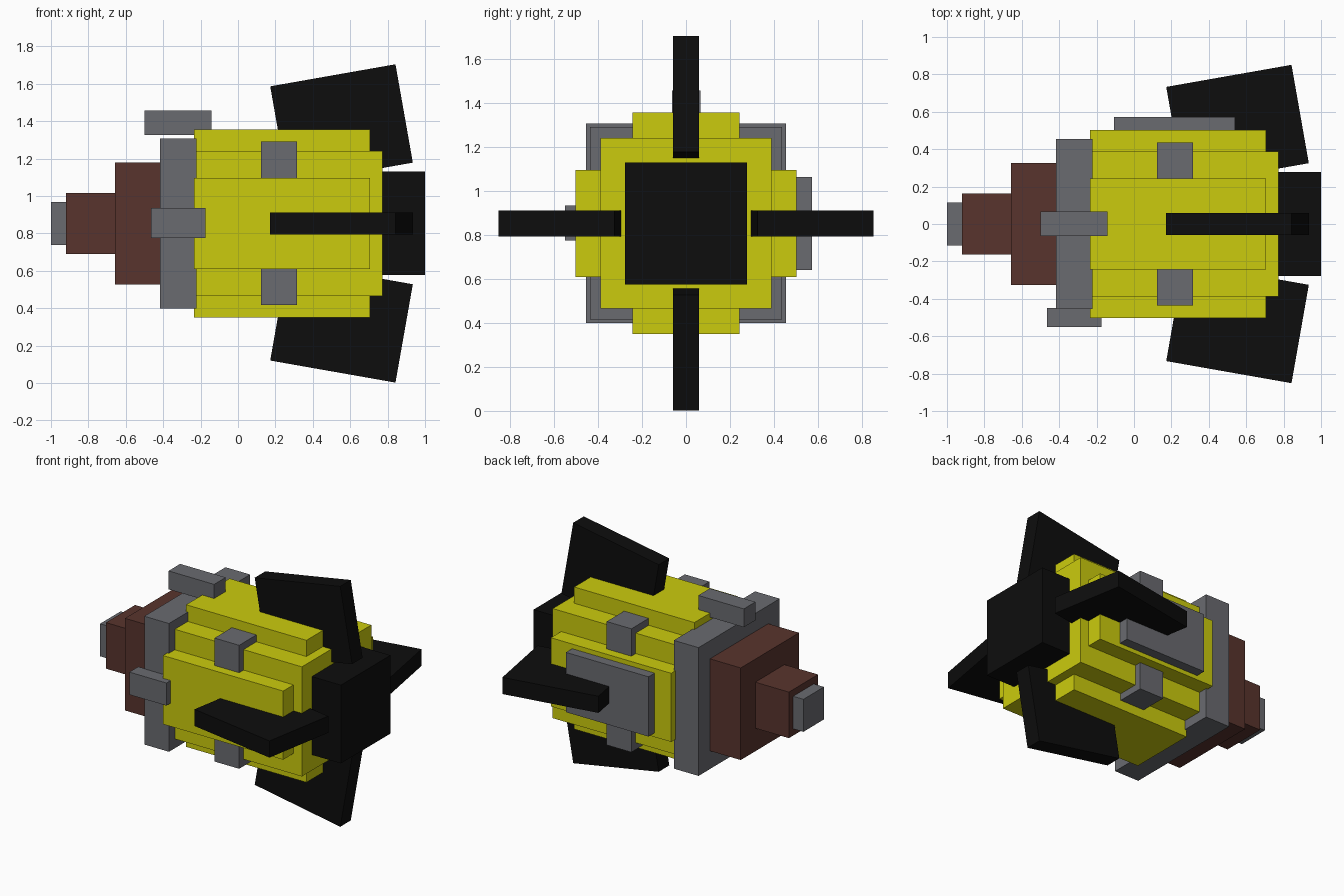
import bpy
import math
from mathutils import Matrix, Vector

if "Cube" in bpy.data.objects:
    bpy.data.objects.remove(bpy.data.objects["Cube"])


def material(name, rgb):
    m = bpy.data.materials.new(name)
    m.diffuse_color = (*rgb, 1.0)
    m.use_nodes = True
    m.node_tree.nodes["Principled BSDF"].inputs["Base Color"].default_value = m.diffuse_color
    return m


YELLOW = material("yellow", (0.60, 0.60, 0.004))
GREY = material("grey", (0.142, 0.145, 0.16))
BROWN = material("brown", (0.098, 0.034, 0.026))
BLACK = material("black", (0.004, 0.004, 0.004))

AXIS = 0.853  # height of the long axis


def box(name, mat, x, y, z):
    """Box given by its (min, max) range on each axis."""
    size = [r[1] - r[0] for r in (x, y, z)]
    centre = Vector([(r[0] + r[1]) / 2 for r in (x, y, z)])
    bpy.ops.mesh.primitive_cube_add(size=1)
    ob = bpy.context.object
    ob.name = name
    ob.data.transform(Matrix.Translation(centre) @ Matrix.Diagonal((*size, 1)))
    ob.data.materials.append(mat)
    return ob


def block(name, mat, x0, x1, half_y, half_z):
    """Box centred on the long axis."""
    return box(name, mat, (x0, x1), (-half_y, half_y),
               (AXIS - half_z, AXIS + half_z))


# Stepped nose
block("nose_tip", GREY, -1.0, -0.918, 0.115, 0.115)
block("nose_cone", BROWN, -0.92, -0.655, 0.163, 0.163)
block("nose_base", BROWN, -0.657, -0.414, 0.326, 0.326)
block("front_collar", GREY, -0.416, -0.223, 0.454, 0.454)

# Body made of three crossed blocks, with a band showing at its corners
block("body_core", YELLOW, -0.236, 0.772, 0.388, 0.388)
block("body_tall", YELLOW, -0.236, 0.706, 0.243, 0.503)
block("body_wide", YELLOW, -0.236, 0.706, 0.503, 0.243)
block("corner_band", GREY, 0.122, 0.315, 0.437, 0.437)

# Tail block
block("tail_block", BLACK, 0.77, 1.0, 0.277, 0.277)

# Fittings on the top and sides
box("top_lug", GREY, (-0.5, -0.143), (-0.063, 0.067), (1.326, 1.456))
box("side_lug", GREY, (-0.466, -0.175), (-0.55, -0.45), (0.775, 0.935))
box("side_panel", GREY, (-0.107, 0.54), (0.50, 0.572), (0.64, 1.063))

# Four tilted fins around the long axis
for i, side in enumerate(("top", "front", "bottom", "back")):
    fin = box("fin_" + side, BLACK, (-0.34, 0.34), (-0.059, 0.059), (-0.267, 0.267))
    fin.data.transform(
        Matrix.Translation((0, 0, AXIS))
        @ Matrix.Rotation(i * math.pi / 2, 4, 'X')
        @ Matrix.Translation((0.5535, 0, 0.529))
        @ Matrix.Rotation(math.radians(-10), 4, 'Y'))
